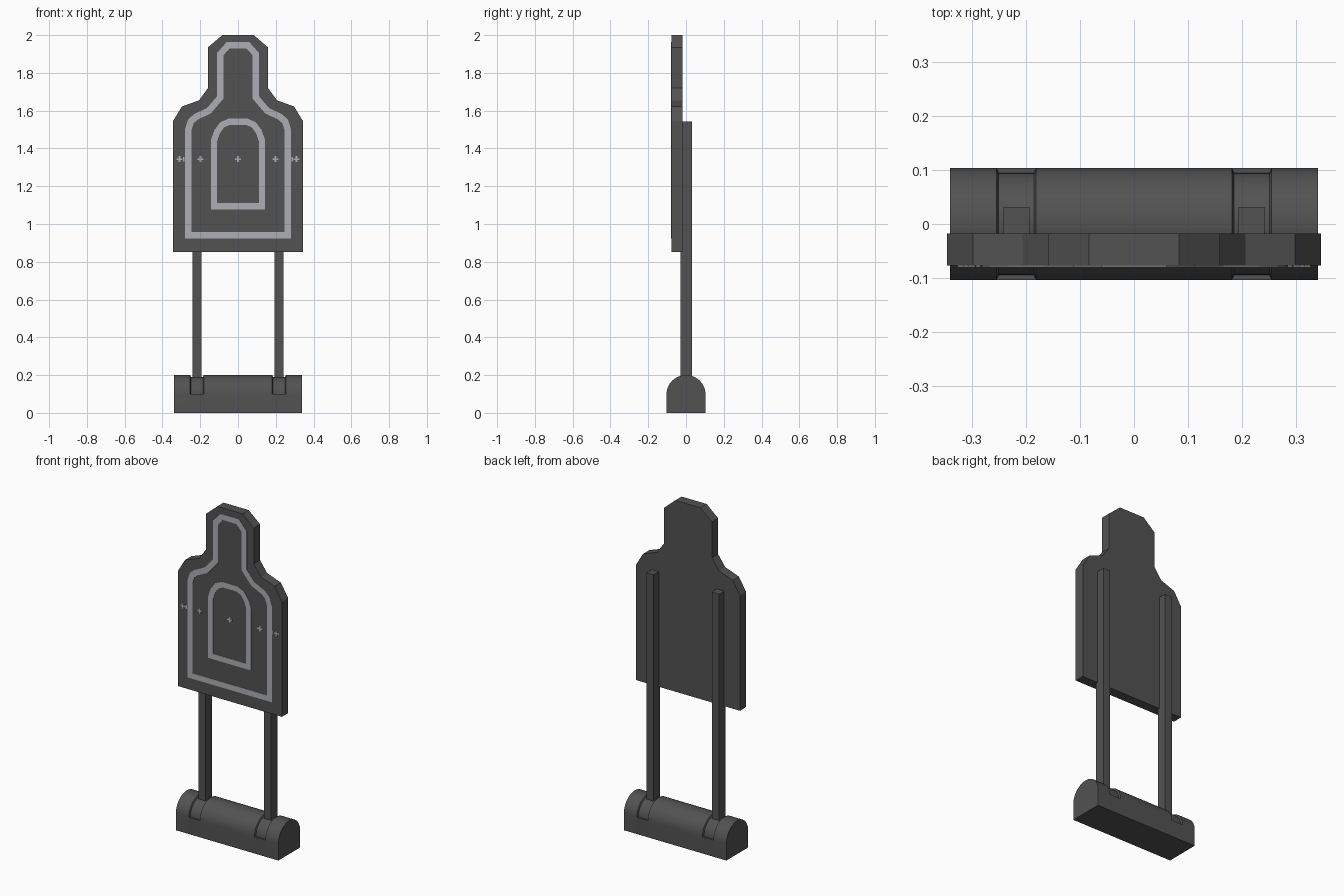
import bpy, bmesh, math
from mathutils import Vector

if "Cube" in bpy.data.objects:
    bpy.data.objects.remove(bpy.data.objects["Cube"])


def material(name, v):
    m = bpy.data.materials.new(name)
    m.diffuse_color = v
    m.use_nodes = True
    m.node_tree.nodes["Principled BSDF"].inputs["Base Color"].default_value = m.diffuse_color
    return m


DARK = material("dark grey", (0.085, 0.085, 0.085, 1))
LIGHT = material("light grey", (0.42, 0.43, 0.46, 1))


def finish(bm, name, mat):
    bmesh.ops.recalc_face_normals(bm, faces=bm.faces)
    me = bpy.data.meshes.new(name)
    bm.to_mesh(me)
    bm.free()
    me.materials.append(mat)
    ob = bpy.data.objects.new(name, me)
    bpy.context.collection.objects.link(ob)
    return ob


def mirrored(half):
    # right half listed bottom to top -> full counter-clockwise outline
    return half + [(-x, z) for x, z in reversed(half)]


def inset(pts, w):
    # mitred inward offset of a counter-clockwise outline
    out = []
    for i, p in enumerate(pts):
        p = Vector(p)
        a = (p - Vector(pts[i - 1])).normalized()
        b = (Vector(pts[(i + 1) % len(pts)]) - p).normalized()
        na, nb = Vector((-a.y, a.x)), Vector((-b.y, b.x))
        q = p + (na + nb) * (w / (1 + na.dot(nb)))
        out.append((q.x, q.y))
    return out


def slab(name, pts, y0, y1, mat, hole=None):
    # extrude an outline, or the band between outline and hole, along y
    bm = bmesh.new()
    outer = [bm.verts.new((x, y0, z)) for x, z in pts]
    if hole:
        inner = [bm.verts.new((x, y0, z)) for x, z in hole]
        for i in range(len(pts)):
            j = (i + 1) % len(pts)
            bm.faces.new((outer[i], outer[j], inner[j], inner[i]))
    else:
        bm.faces.new(outer)
    r = bmesh.ops.extrude_face_region(bm, geom=bm.faces[:])
    vs = [g for g in r["geom"] if isinstance(g, bmesh.types.BMVert)]
    bmesh.ops.translate(bm, verts=vs, vec=(0, y1 - y0, 0))
    return finish(bm, name, mat)


def rect(x, z, hx, hz):
    return [(x - hx, z - hz), (x + hx, z - hz), (x + hx, z + hz), (x - hx, z + hz)]


# Silhouette board
FRONT, BACK, PAINT = -0.077, -0.018, -0.079
board = mirrored([(0.345, 0.853), (0.345, 1.543), (0.297, 1.622), (0.206, 1.655),
                  (0.159, 1.72), (0.159, 1.935), (0.083, 2.0)])
slab("target_board", board, FRONT, BACK, DARK)

# Painted outline bands
outer_band = mirrored([(0.281, 0.923), (0.281, 1.50), (0.265, 1.552), (0.232, 1.582),
                       (0.165, 1.613), (0.112, 1.675), (0.112, 1.905), (0.06, 1.963)])
slab("outer_band", outer_band, PAINT, FRONT, LIGHT, inset(outer_band, 0.034))
inner_band = mirrored([(0.143, 1.077), (0.143, 1.445), (0.126, 1.495),
                       (0.095, 1.538), (0.05, 1.558)])
slab("inner_band", inner_band, PAINT, FRONT, LIGHT, inset(inner_band, 0.033))

# Small painted aiming marks
Z = 1.343
for x in (-0.31, -0.198, 0, 0.198, 0.31):
    a, b = 0.016, 0.005
    cross = [(a, -b), (a, b), (b, b), (b, a), (-b, a), (-b, b),
             (-a, b), (-a, -b), (-b, -b), (-b, -a), (b, -a), (b, -b)]
    slab("aiming_cross", [(x + u, Z + v) for u, v in cross], PAINT, FRONT, LIGHT)
for s in (-1, 1):
    slab("aiming_tick", rect(s * 0.288, Z, 0.004, 0.012), PAINT, FRONT, LIGHT)

# Support posts
for s in (-1, 1):
    slab("support_post", rect(s * 0.217, 0.845, 0.024, 0.698), -0.03, 0.031, DARK)


# Round-topped base with two recessed slots, lofted along x
def section(bm, x, r):
    pts = [(0.103, 0), (0.103, 0.1)]
    pts += [(r * math.cos(math.pi * i / 20), 0.1 + (r - 0.003) * math.sin(math.pi * i / 20))
            for i in range(21)]
    pts += [(-0.103, 0.1), (-0.103, 0)]
    return [bm.verts.new((x, y, z)) for y, z in pts]


R, r = 0.103, 0.094
bm = bmesh.new()
half = [(0.181, R), (0.185, r), (0.250, r), (0.254, R), (0.34, R)]
rings = [section(bm, x, q) for x, q in [(-x, q) for x, q in reversed(half)] + half]
for a, b in zip(rings, rings[1:]):
    for i in range(len(a)):
        j = (i + 1) % len(a)
        bm.faces.new((a[i], a[j], b[j], b[i]))
bm.faces.new(rings[0])
bm.faces.new(rings[-1])
bmesh.ops.remove_doubles(bm, verts=bm.verts, dist=1e-5)
base = finish(bm, "hinge_base", DARK)
bpy.context.view_layer.objects.active = base
base.select_set(True)
bpy.ops.object.shade_smooth_by_angle(angle=math.radians(30))
